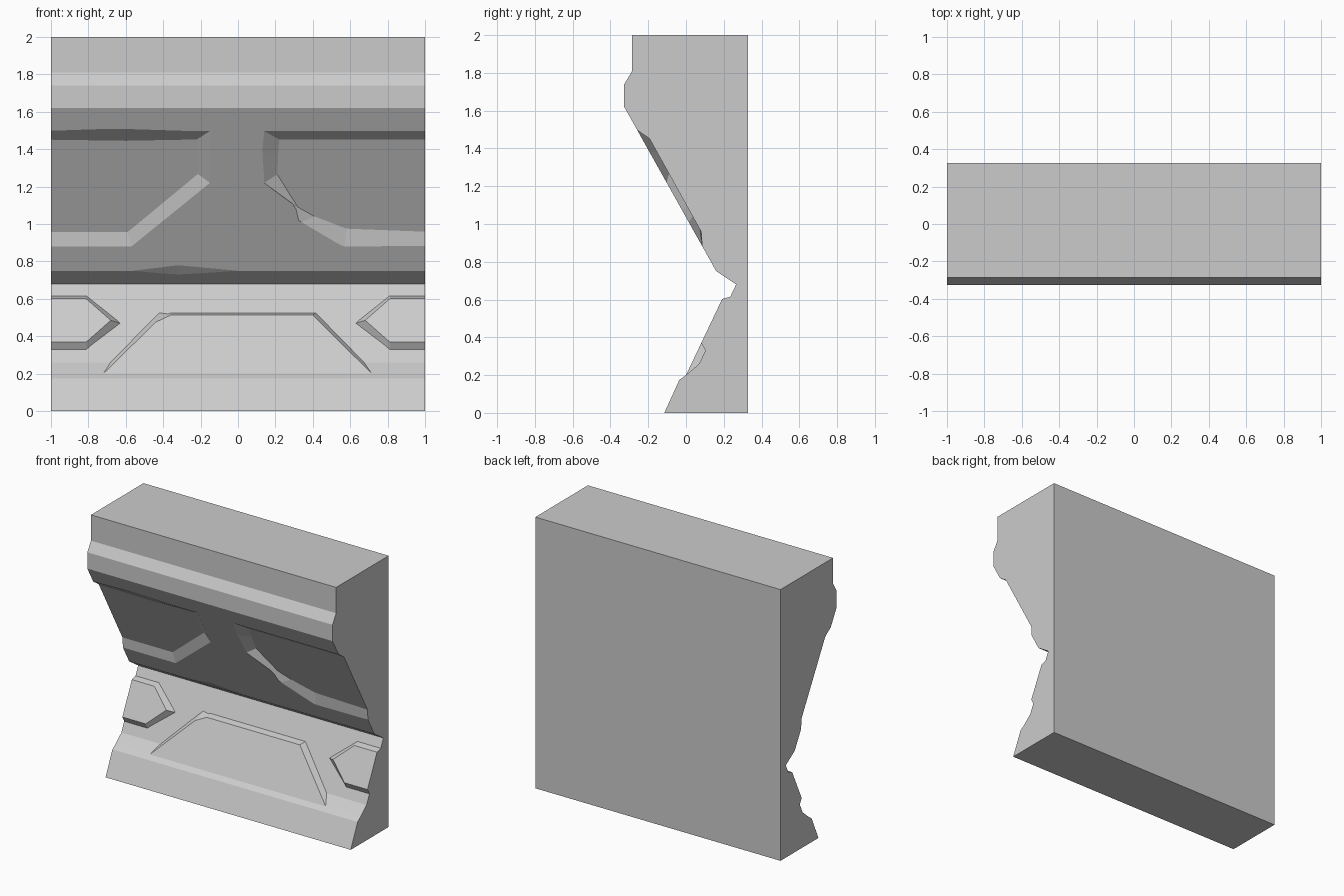
import bpy, bmesh
from mathutils import Vector

if "Cube" in bpy.data.objects:
    bpy.data.objects.remove(bpy.data.objects["Cube"])


def finish(name, bm):
    bm.normal_update()
    bmesh.ops.recalc_face_normals(bm, faces=bm.faces[:])
    mesh = bpy.data.meshes.new(name)
    bm.to_mesh(mesh)
    bm.free()
    obj = bpy.data.objects.new(name, mesh)
    bpy.context.collection.objects.link(obj)
    return obj


def loft(name, loop_a, loop_b):
    """Closed solid between two loops with matching point counts."""
    bm = bmesh.new()
    a = [bm.verts.new(p) for p in loop_a]
    b = [bm.verts.new(p) for p in loop_b]
    n = len(a)
    caps = [bm.faces.new(a), bm.faces.new(b[::-1])]
    for i in range(n):
        j = (i + 1) % n
        bm.faces.new((a[i], b[i], b[j], a[j]))
    bm.normal_update()
    bmesh.ops.triangulate(bm, faces=caps)
    return finish(name, bm)


def bevelled_panel(name, outer, inner, outer_y, inner_y):
    """Panel with sloped rim; the outer loop is pushed on past the wall surface."""
    o = [Vector((x, outer_y(z), z)) for x, z in outer]
    i = [Vector((x, inner_y(z), z)) for x, z in inner]
    return loft(name, i, [p + 0.2 * (p - q) for p, q in zip(o, i)])


def mirrored(points):
    return [(-x, z) for x, z in points]


# Surface planes: y as a function of height
def upper_y(z): return -0.327 + (1.62 - z) * 0.56
def recess_y(z): return -0.195 + (1.455 - z) * 0.555
def lower_y(z): return 0.07 + (z - 0.26) * 0.464
def raised_y(z): return (z - 0.2) * 0.475


# Wall body: side profile swept along x
profile = [(0.327, 0), (-0.115, 0), (-0.035, 0.175), (0, 0.2), (0.07, 0.26),
           (0.265, 0.68), (0.16, 0.75), (-0.327, 1.62), (-0.327, 1.74),
           (-0.285, 1.81), (-0.285, 2), (0.327, 2)]
wall = loft("wall_body", [(-1, y, z) for y, z in profile],
            [(1, y, z) for y, z in profile])

# Recessed upper panels, the right one with a chipped rim
left_outer = [(-1.1, 1.495), (-0.6, 1.508), (-0.15, 1.497), (-0.15, 1.22),
              (-0.57, 0.88), (-1.1, 0.88)]
left_inner = [(-1.1, 1.452), (-0.6, 1.445), (-0.22, 1.452), (-0.215, 1.267),
              (-0.59, 0.957), (-1.1, 0.957)]
right_outer = [(1.1, 1.497), (0.14, 1.497), (0.13, 1.38), (0.14, 1.22),
               (0.31, 1.08), (0.34, 1.01), (0.57, 0.88), (1.1, 0.88)]
right_inner = [(1.1, 1.452), (0.22, 1.452), (0.215, 1.38), (0.21, 1.265),
               (0.32, 1.09), (0.41, 1.04), (0.58, 0.975), (1.1, 0.955)]
cutters = [
    bevelled_panel("left_recess_cutter", left_outer, left_inner, upper_y, recess_y),
    bevelled_panel("right_recess_cutter", right_outer, right_inner, upper_y, recess_y),
]

# Worn chip on the ridge above the groove
bm = bmesh.new()
for p in [(-0.6, 0.158, 0.75), (0.05, 0.158, 0.75), (-0.32, 0.143, 0.78),
          (-0.32, 0.191, 0.73), (-0.32, 0.10, 0.735)]:
    bm.verts.new(p)
bmesh.ops.convex_hull(bm, input=bm.verts[:])
cutters.append(finish("ridge_chip_cutter", bm))

for cutter in cutters:
    cutter.hide_render = True
    cutter.hide_set(True)
    mod = wall.modifiers.new(cutter.name, 'BOOLEAN')
    mod.operation = 'DIFFERENCE'
    mod.solver = 'EXACT'
    mod.object = cutter

# Raised half-hexagon panels at both ends
hex_outer = [(1, 0.615), (0.81, 0.615), (0.63, 0.47), (0.81, 0.33), (1, 0.33)]
hex_inner = [(1, 0.603), (0.815, 0.603), (0.68, 0.485), (0.81, 0.37), (1, 0.37)]
bevelled_panel("right_raised_panel", hex_outer, hex_inner, lower_y, raised_y)
bevelled_panel("left_raised_panel", mirrored(hex_outer), mirrored(hex_inner),
               lower_y, raised_y)

# Raised trapezoid in the middle, growing out of the lower ledge
trap_outer = [(-0.74, 0.2), (-0.42, 0.525), (-0.36, 0.525), (0.415, 0.525), (0.735, 0.2)]
trap_inner = [(-0.72, 0.2), (-0.44, 0.475), (-0.36, 0.513), (0.40, 0.513), (0.715, 0.2)]
bevelled_panel("centre_raised_panel", trap_outer, trap_inner, lower_y, raised_y)
